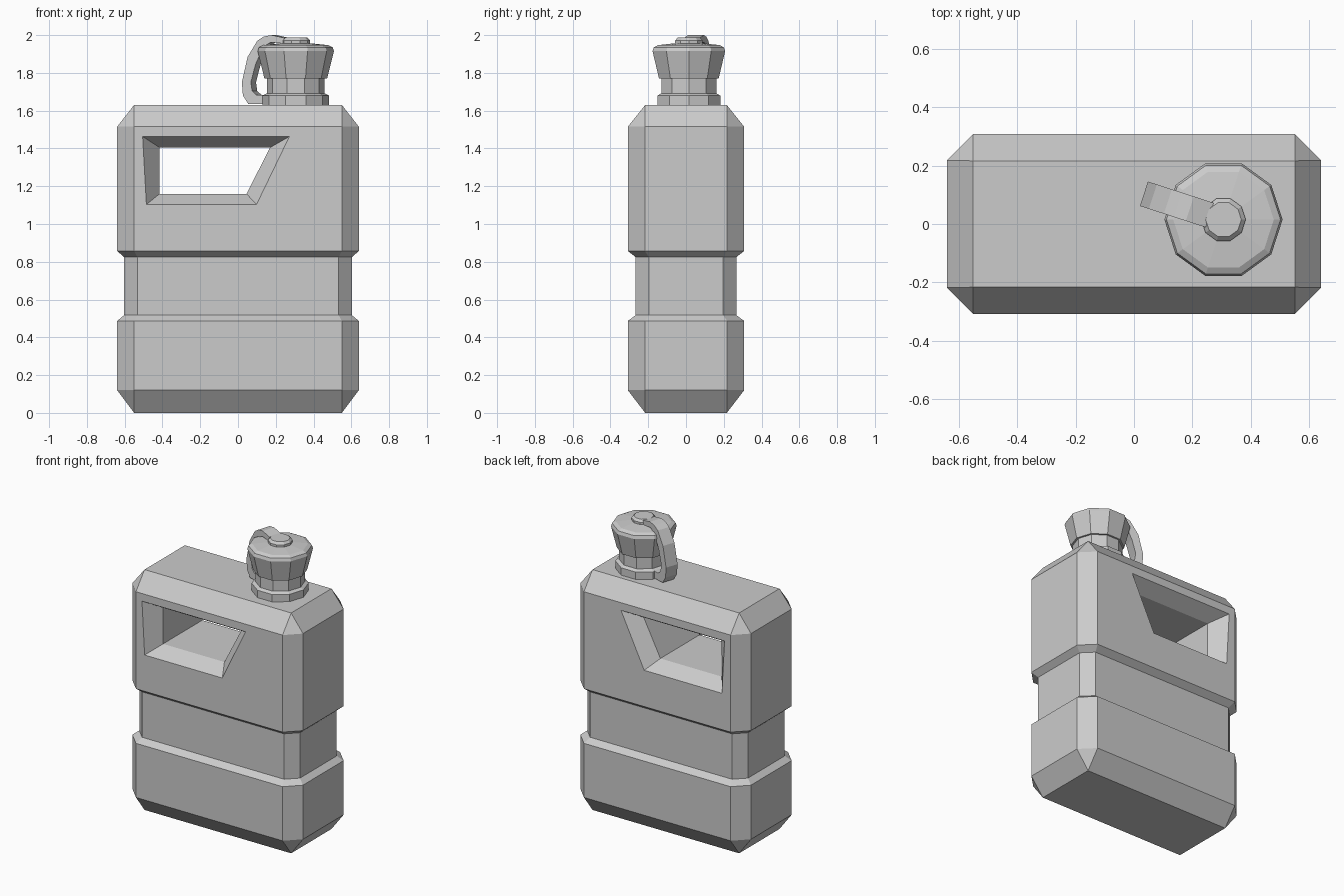
import bpy, bmesh
from math import sin, cos, pi, radians
from mathutils import Vector

if "Cube" in bpy.data.objects:
    bpy.data.objects.remove(bpy.data.objects["Cube"])


def loft(name, rings):
    """Skin a stack of equal-length vertex rings and cap both ends."""
    bm = bmesh.new()
    rows = [[bm.verts.new(p) for p in ring] for ring in rings]
    n = len(rows[0])
    for a, b in zip(rows, rows[1:]):
        for i in range(n):
            j = (i + 1) % n
            bm.faces.new((a[i], a[j], b[j], b[i]))
    bm.faces.new(rows[0][::-1])
    bm.faces.new(rows[-1])
    bmesh.ops.remove_doubles(bm, verts=bm.verts, dist=1e-5)
    bmesh.ops.recalc_face_normals(bm, faces=bm.faces)
    mesh = bpy.data.meshes.new(name)
    bm.to_mesh(mesh)
    bm.free()
    obj = bpy.data.objects.new(name, mesh)
    bpy.context.collection.objects.link(obj)
    return obj


def chamfered_rect(hx, hy, c, z):
    quarter = [(hx, hy - c), (hx - c, hy)]
    pts = (quarter + [(-x, y) for x, y in quarter[::-1]]
           + [(-x, -y) for x, y in quarter] + [(x, -y) for x, y in quarter[::-1]])
    return [(x, y, z) for x, y in pts]


# Canister body: chamfered box with a recessed waist band
full, waist, cap_end = (0.64, 0.308, 0.09), (0.603, 0.267, 0.07), (0.55, 0.216, 0)
levels = [(cap_end, 0), (full, 0.12), (full, 0.487), (waist, 0.517),
          (waist, 0.825), (full, 0.857), (full, 1.515), (cap_end, 1.63)]
body = loft("canister_body", [chamfered_rect(*size, z) for size, z in levels])

# Handle opening: straight tunnel flaring out at the front and back
outer = [(-0.505, 1.463), (0.272, 1.463), (0.098, 1.103), (-0.485, 1.103)]
inner = [(-0.415, 1.405), (0.17, 1.405), (0.045, 1.16), (-0.415, 1.16)]
sections = [(outer, -0.35), (outer, -0.308), (inner, -0.21),
            (inner, 0.21), (outer, 0.308), (outer, 0.35)]
cutter = loft("handle_cutter", [[(x, y, z) for x, z in s] for s, y in sections])
cutter.hide_render = True
cut = body.modifiers.new("handle_opening", 'BOOLEAN')
cut.operation, cut.object, cut.solver = 'DIFFERENCE', cutter, 'EXACT'
bpy.context.view_layer.objects.active = body
bpy.ops.object.modifier_apply(modifier=cut.name)
bpy.data.objects.remove(cutter)

# Ten-sided spout parts
CX, CY, SIDES = 0.306, 0.015, 10


def turned(name, profile):
    return loft(name, [[(CX + r * cos(2 * pi * i / SIDES), CY + r * sin(2 * pi * i / SIDES), z)
                        for i in range(SIDES)] for r, z in profile])


turned("spout_neck", [(0.175, 1.62), (0.175, 1.68), (0.153, 1.692), (0.153, 1.78)])
turned("screw_cap", [(0.166, 1.77), (0.202, 1.915), (0.195, 1.935), (0.172, 1.947), (0.075, 1.957)])
turned("cap_knob", [(0.076, 1.95), (0.076, 1.972), (0.061, 1.987)])

# Retaining strap: pairs of outer and inner edge points, as (distance from cap axis, height)
strap_profile = [((0.05, 1.985), (0.05, 1.955)), ((0.121, 2.0), (0.125, 1.962)),
                 ((0.165, 1.992), (0.15, 1.948)), ((0.20, 1.97), (0.175, 1.92)),
                 ((0.254, 1.885), (0.21, 1.845)), ((0.286, 1.75), (0.236, 1.75)),
                 ((0.28, 1.68), (0.229, 1.705)), ((0.25, 1.635), (0.205, 1.683)),
                 ((0.14, 1.635), (0.14, 1.683))]
out = Vector((-cos(radians(18)), sin(radians(18)), 0))
side = Vector((-out.y, out.x, 0)) * 0.044


def strap_point(p, s):
    return Vector((CX, CY, p[1])) + out * p[0] + side * s


loft("cap_strap", [[strap_point(a, -1), strap_point(a, 1), strap_point(b, 1), strap_point(b, -1)]
                   for a, b in strap_profile])
